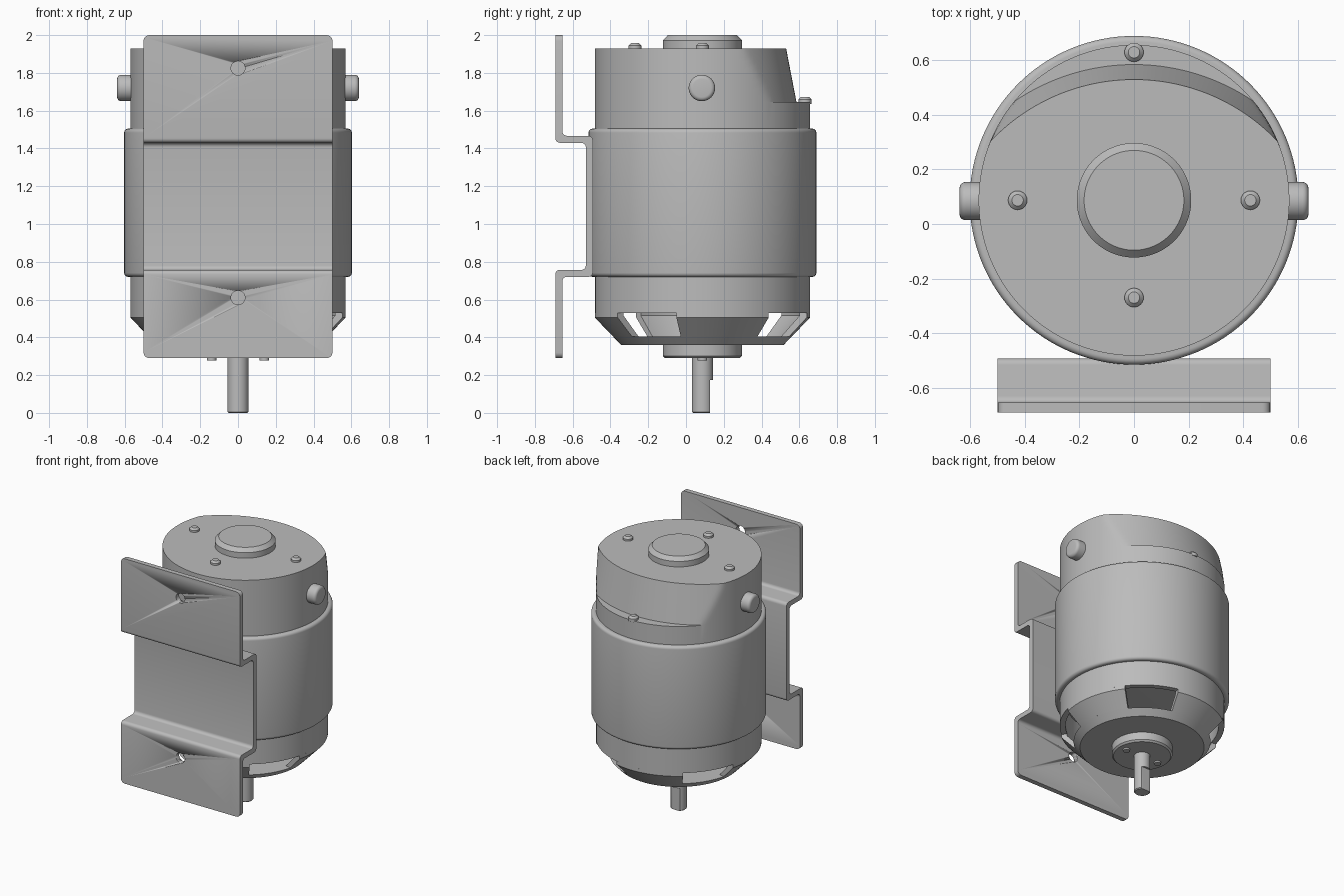
import bpy, bmesh, math
from mathutils import Matrix, Vector

old = bpy.data.objects.get("Cube")
if old:
    bpy.data.objects.remove(old, do_unlink=True)

grey = bpy.data.materials.new("plain grey")
grey.use_nodes = True
colour = (0.5, 0.5, 0.5, 1)
grey.diffuse_color = colour
grey.node_tree.nodes["Principled BSDF"].inputs["Base Color"].default_value = colour

AXIS_Y = 0.087  # the motor axis


def finish(bm, name, angle=30):
    bmesh.ops.remove_doubles(bm, verts=bm.verts, dist=1e-5)
    bmesh.ops.recalc_face_normals(bm, faces=bm.faces)
    mesh = bpy.data.meshes.new(name)
    bm.to_mesh(mesh)
    bm.free()
    mesh.materials.append(grey)
    obj = bpy.data.objects.new(name, mesh)
    bpy.context.collection.objects.link(obj)
    bpy.ops.object.select_all(action='DESELECT')
    obj.select_set(True)
    bpy.context.view_layer.objects.active = obj
    bpy.ops.object.shade_smooth_by_angle(angle=math.radians(angle))
    return obj


def lathe(name, profile, loc=(0, AXIS_Y, 0), start=0, sweep=360, steps=96,
          limit=None, matrix=None, ring=False):
    """Revolve (r, z) points; limit(angle, r, index) may trim the radius."""
    bm = bmesh.new()
    full = sweep == 360
    rows = []
    for i in range(steps if full else steps + 1):
        a = math.radians(start + sweep * i / steps)
        row = []
        for k, (r, z) in enumerate(profile):
            if limit:
                r = limit(a, r, k)
            row.append(bm.verts.new((r * math.cos(a), r * math.sin(a), z)))
        rows.append(row)
    n = len(profile)
    for i in range(steps):
        p, q = rows[i], rows[(i + 1) % len(rows)]
        for k in range(n if ring else n - 1):
            m = (k + 1) % n
            bm.faces.new((p[k], p[m], q[m], q[k]))
    if not full:
        bm.faces.new(rows[0])
        bm.faces.new(rows[-1])
    bmesh.ops.dissolve_degenerate(bm, dist=1e-6, edges=bm.edges)
    if matrix:
        bm.transform(matrix)
    bm.transform(Matrix.Translation(loc))
    return finish(bm, name)


def rounded_disc(r, z0, z1, f):
    """Profile of a cylinder whose upper edge has radius f."""
    arc = [(r - f + f * math.cos(t), z1 - f + f * math.sin(t))
           for t in (math.pi / 2 * i / 5 for i in range(6))]
    return [(0, z0), (r, z0)] + arc + [(0, z1)]


# Central band, rounded at both ends
half = rounded_disc(0.603, 1.11, 1.505, 0.022)[2:]
lathe("motor_band", [(r, 2.225 - z) for r, z in reversed(half)] + half, steps=128)

# Upper housing, its back cut away by a wide leaning arc above a ledge
LEDGE, TOP = 1.645, 1.93
levels = 8
trimmed = [(0.57, LEDGE + (TOP - LEDGE) * i / levels) for i in range(levels + 1)]
housing = [(0, 1.49), (0.57, 1.49), (0.57, LEDGE)] + trimmed + [(0, TOP)]


def back_cut(a, r, k):
    if r == 0 or k < 3:
        return r
    t = (housing[k][1] - LEDGE) / (TOP - LEDGE)
    radius = 0.78 - 0.055 * t
    c = -0.195 - AXIS_Y
    s = c * math.sin(a)
    return min(r, s + math.sqrt(s * s - c * c + radius * radius))


lathe("upper_housing", housing, steps=160, limit=back_cut)
lathe("top_boss", [(0, 1.92), (0.21, 1.92), (0.21, 1.972), (0.183, 2.0), (0, 2.0)])

# Lower housing: hollow shell with four windows in its sloping skirt
lathe("lower_collar", [(0.57, 0.73), (0.57, 0.53), (0.53, 0.53), (0.53, 0.73)], ring=True)
skirt = [(0.57, 0.53), (0.57, 0.505), (0.474, 0.405), (0.43, 0.405),
         (0.53, 0.515), (0.53, 0.53)]
for i in range(4):
    lathe("skirt_panel_%d" % (i + 1), skirt, start=-14 + 90 * i, sweep=52,
          steps=16, ring=True)
lathe("lower_plate", [(0, 0.36), (0.43, 0.36), (0.474, 0.405), (0, 0.405)])
lathe("bottom_boss", [(0, 0.37), (0.21, 0.37), (0.21, 0.302), (0.198, 0.29), (0, 0.29)])

# Shaft with a flat on the back of its tip
shaft = [(0, 0), (0.05, 0), (0.056, 0.006), (0.056, 0.175), (0.056, 0.175), (0.056, 0.3), (0, 0.3)]


def shaft_flat(a, r, k):
    s = math.sin(a)
    return min(r, 0.04 / s) if k < 4 and s > 0 else r


lathe("shaft", shaft, steps=48, limit=shaft_flat)


# Screws on the top, on the ledge and underneath
def screw(name, x, y, z):
    lathe(name, [(0, z - 0.01), (0.035, z - 0.01), (0.035, z + 0.014),
                 (0.021, z + 0.028), (0, z + 0.028)], (x, y, 0), steps=24)


screw("top_screw_left", 0.427, AXIS_Y, TOP)
screw("top_screw_right", -0.427, AXIS_Y, TOP)
screw("top_screw_front", 0, -0.27, TOP)
screw("ledge_screw", 0, 0.63, LEDGE)

for side, label in ((1, "left"), (-1, "right")):
    lathe("bottom_screw_" + label, [(0, 0.3), (0.025, 0.3), (0.025, 0.278), (0, 0.278)],
          (side * 0.14, AXIS_Y, 0), steps=20)
    # Brush caps on the sides
    lathe("brush_cap_" + label, rounded_disc(0.07, 0.54, 0.64, 0.022),
          (0, AXIS_Y - 0.003, 1.72), steps=40,
          matrix=Matrix.Rotation(side * math.pi / 2, 4, 'Y'))

# Mounting bracket: bent sheet outline in (y, z), extruded across x
OUT, IN, T = -0.692, -0.53, 0.037
outline = [(OUT, 2.0), (OUT, 1.43), (IN, 1.43), (IN, 0.757), (OUT, 0.757), (OUT, 0.29),
           (OUT + T, 0.29), (OUT + T, 0.72), (IN + T, 0.72), (IN + T, 1.467),
           (OUT + T, 1.467), (OUT + T, 2.0)]
bm = bmesh.new()
face = bm.faces.new([bm.verts.new((-0.5, y, z)) for y, z in outline])
out = bmesh.ops.extrude_face_region(bm, geom=[face])
bmesh.ops.translate(bm, vec=(1, 0, 0),
                    verts=[v for v in out["geom"] if isinstance(v, bmesh.types.BMVert)])


def runs(e, axis):
    d = e.verts[1].co - e.verts[0].co
    return abs(d[axis]) > 0.99 * d.length


bends = [e for e in bm.edges if runs(e, 0) and 0.3 < e.verts[0].co.z < 1.99]
bmesh.ops.bevel(bm, geom=bends, offset=0.024, segments=5, profile=0.5, affect='EDGES')
corners = [e for e in bm.edges if runs(e, 1)
           and (e.verts[0].co.z < 0.295 or e.verts[0].co.z > 1.995)]
bmesh.ops.bevel(bm, geom=corners, offset=0.03, segments=5, profile=0.5, affect='EDGES')
bracket = finish(bm, "mounting_bracket")

# Bolt holes through the bracket
for z in (0.61, 1.825):
    cutter = lathe("hole_cutter", [(0, -0.1), (0.037, -0.1), (0.037, 0.1), (0, 0.1)],
                   (0, OUT, z), steps=32, matrix=Matrix.Rotation(math.pi / 2, 4, 'X'))
    cutter.hide_render = True
    mod = bracket.modifiers.new("bolt hole", 'BOOLEAN')
    mod.operation = 'DIFFERENCE'
    mod.solver = 'EXACT'
    mod.object = cutter
    bpy.context.view_layer.objects.active = bracket
    bpy.ops.object.modifier_apply(modifier=mod.name)
    bpy.data.objects.remove(cutter, do_unlink=True)
